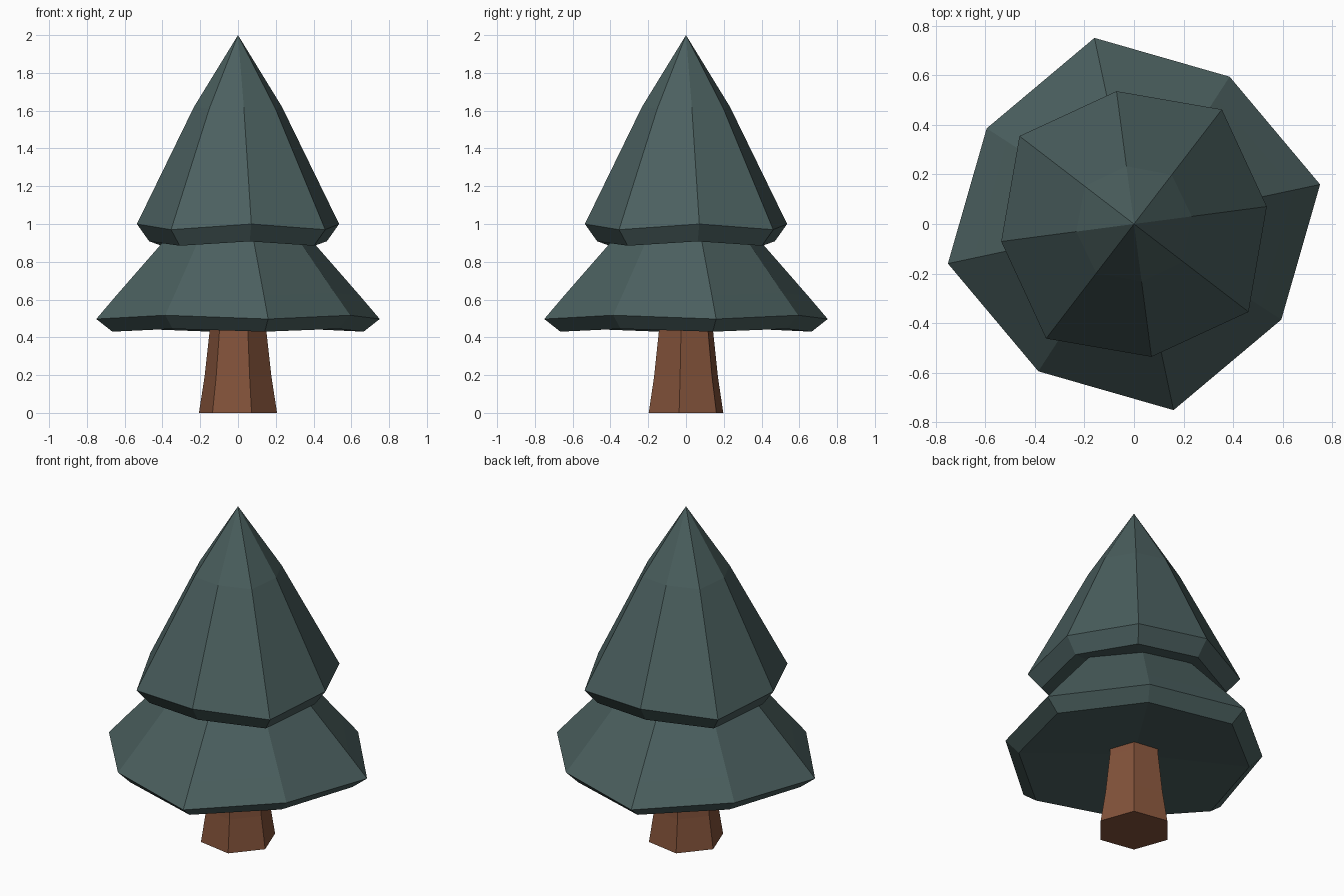
import bpy, bmesh
from math import sin, cos, radians

if "Cube" in bpy.data.objects:
    bpy.data.objects.remove(bpy.data.objects["Cube"])


def material(name, rgb):
    m = bpy.data.materials.new(name)
    m.diffuse_color = (*rgb, 1.0)
    m.use_nodes = True
    m.node_tree.nodes["Principled BSDF"].inputs["Base Color"].default_value = m.diffuse_color
    return m


def faceted(name, sides, turn, rings, bottom_z, top_z, mat):
    """Loft rings of (even radius, even z, odd radius, odd z), closed by a fan at each end."""
    bm = bmesh.new()
    loops = []
    for r0, z0, r1, z1 in rings:
        loop = []
        for i in range(sides):
            a = radians(turn + 360 * i / sides)
            r, z = (r1, z1) if i % 2 else (r0, z0)
            loop.append(bm.verts.new((r * cos(a), r * sin(a), z)))
        loops.append(loop)
    low = bm.verts.new((0, 0, bottom_z))
    top = bm.verts.new((0, 0, top_z))
    for i in range(sides):
        j = (i + 1) % sides
        for a, b in zip(loops, loops[1:]):
            bm.faces.new((a[i], a[j], b[j], b[i]))
        bm.faces.new((low, loops[0][j], loops[0][i]))
        bm.faces.new((top, loops[-1][i], loops[-1][j]))
    bmesh.ops.recalc_face_normals(bm, faces=bm.faces)
    mesh = bpy.data.meshes.new(name)
    bm.to_mesh(mesh)
    bm.free()
    mesh.materials.append(mat)
    obj = bpy.data.objects.new(name, mesh)
    bpy.context.collection.objects.link(obj)
    return obj


green = material("dark pine green", (0.070, 0.116, 0.114))
brown = material("bark brown", (0.223, 0.084, 0.042))

# Six-sided trunk, flared at the foot
faceted("trunk", 6, -10, [
    (0.21, 0.0, 0.21, 0.0),
    (0.18, 0.19, 0.18, 0.19),
    (0.153, 0.43, 0.153, 0.43),
    (0.15, 0.50, 0.15, 0.50),
], 0.0, 0.50, brown)

# Wide lower skirt of branches, with a shallow hollow underneath
faceted("lower_branches", 8, 12, [
    (0.68, 0.43, 0.635, 0.445),
    (0.767, 0.497, 0.708, 0.517),
    (0.66, 0.62, 0.61, 0.635),
    (0.41, 0.90, 0.395, 0.90),
    (0.36, 0.955, 0.35, 0.955),
], 0.48, 0.96, green)

# Pointed upper tier with a bevelled rim
faceted("upper_branches", 8, 7.5, [
    (0.474, 0.908, 0.507, 0.885),
    (0.54, 1.0, 0.582, 0.97),
    (0.235, 1.62, 0.25, 1.61),
], 0.94, 2.0, green)
